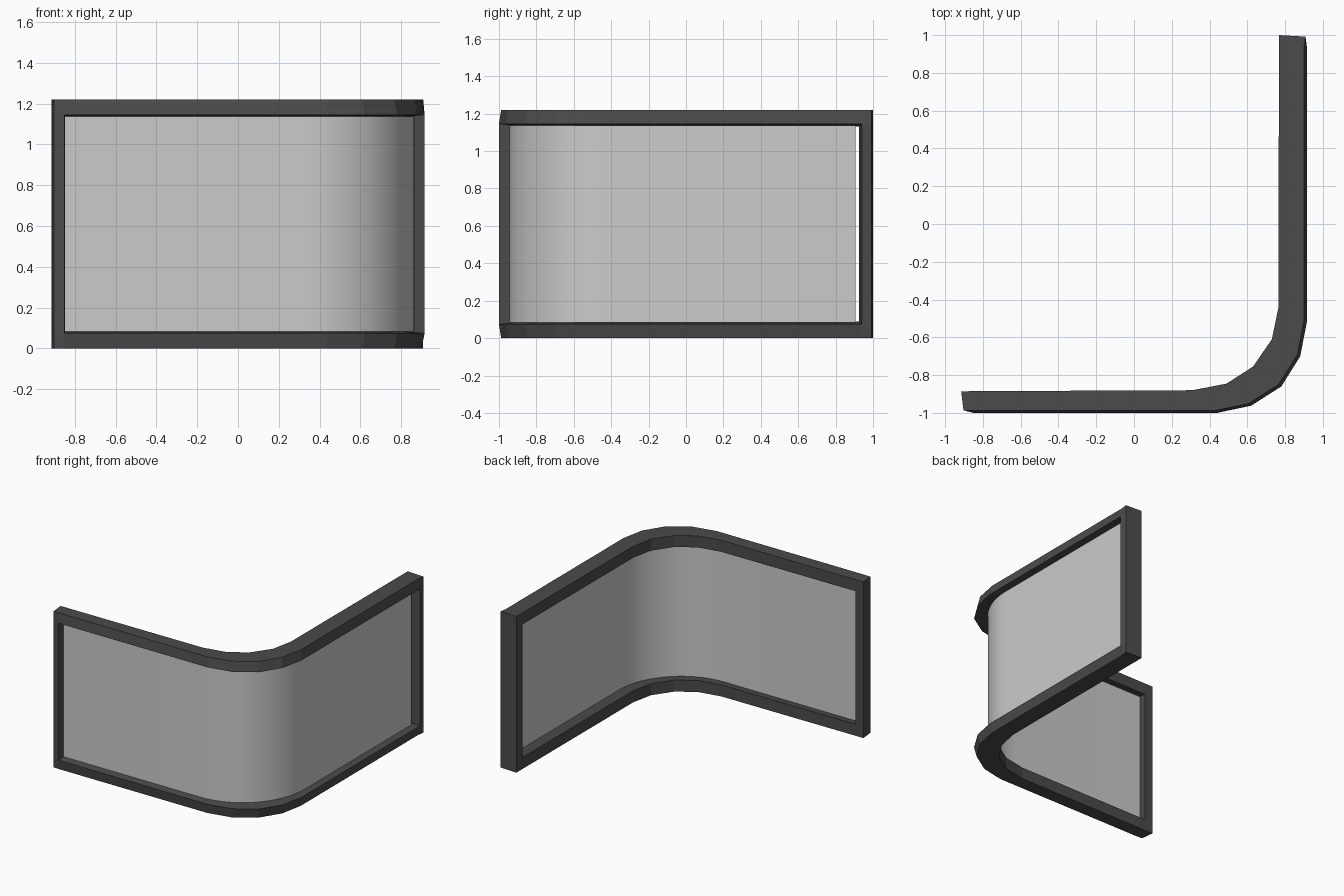
import bpy, math

if "Cube" in bpy.data.objects:
    bpy.data.objects.remove(bpy.data.objects["Cube"])

H = 1.22


def make_object(name, verts, faces, recalc=True):
    me = bpy.data.meshes.new(name)
    me.from_pydata(verts, [], faces)
    if recalc:
        import bmesh
        bm = bmesh.new()
        bm.from_mesh(me)
        bmesh.ops.recalc_face_normals(bm, faces=bm.faces)
        bm.to_mesh(me)
        bm.free()
    ob = bpy.data.objects.new(name, me)
    bpy.context.collection.objects.link(ob)
    return ob


# Frame stations in plan: left end, opening start, bend, opening end, right end
outer = [(-0.903, -0.986), (-0.85, -1.0), (0.44, -1.0), (0.62, -0.962), (0.78, -0.86),
         (0.88, -0.70), (0.915, -0.52), (0.915, 0.94), (0.908, 0.992)]
inner = [(-0.915, -0.886), (-0.845, -0.885), (0.31, -0.88), (0.49, -0.845), (0.63, -0.755),
         (0.73, -0.61), (0.765, -0.44), (0.767, 0.925), (0.767, 1.0)]
z_out = [0, 0.075, H - 0.075, H]
z_in = [0, 0.09, H - 0.09, H]
N = len(outer)
verts = []
for i in range(N):
    (ox, oy), (ix, iy) = outer[i], inner[i]
    for k in range(4):
        # outer top and bottom edges sit slightly back from the rim
        t = 0.1 if k in (0, 3) and 0 < i < N - 1 else 0
        verts.append((ox + (ix - ox) * t, oy + (iy - oy) * t, z_out[k]))
    verts += [(ix, iy, z) for z in z_in]


def o(i, k):
    return i * 8 + k


def n(i, k):
    return i * 8 + 4 + k


faces = []
for i in range(N - 1):
    j = i + 1
    end = i in (0, N - 2)
    for k in range(3):
        if k != 1 or end:
            for f in (o, n):
                faces.append((f(i, k), f(j, k), f(j, k + 1), f(i, k + 1)))
    for k in ((0, 3) if end else range(4)):
        faces.append((o(i, k), o(j, k), n(j, k), n(i, k)))
for i in (0, N - 1):        # end caps
    for k in range(3):
        faces.append((o(i, k), o(i, k + 1), n(i, k + 1), n(i, k)))
for i in (1, N - 2):        # sides of the opening
    faces.append((o(i, 1), o(i, 2), n(i, 2), n(i, 1)))
frame = make_object("frame", verts, faces)
mat = bpy.data.materials.new("dark_grey")
mat.diffuse_color = (0.07, 0.07, 0.07, 1)
mat.use_nodes = True
mat.node_tree.nodes["Principled BSDF"].inputs["Base Color"].default_value = mat.diffuse_color
frame.data.materials.append(mat)

# Curved panel sheet inside the frame
r, cx, cy = 0.535, 0.33, -0.41
path = [(-0.85, cy - r)]
for s in range(17):
    a = -math.pi / 2 + s * math.pi / 32
    path.append((cx + r * math.cos(a), cy + r * math.sin(a)))
path.append((cx + r, 0.905))
pv = [(x, y, z) for x, y in path for z in (0.083, H - 0.083)]
pf = [(2 * i, 2 * i + 2, 2 * i + 3, 2 * i + 1) for i in range(len(path) - 1)]
panel = make_object("panel", pv, pf, recalc=False)
panel.data.shade_smooth()
